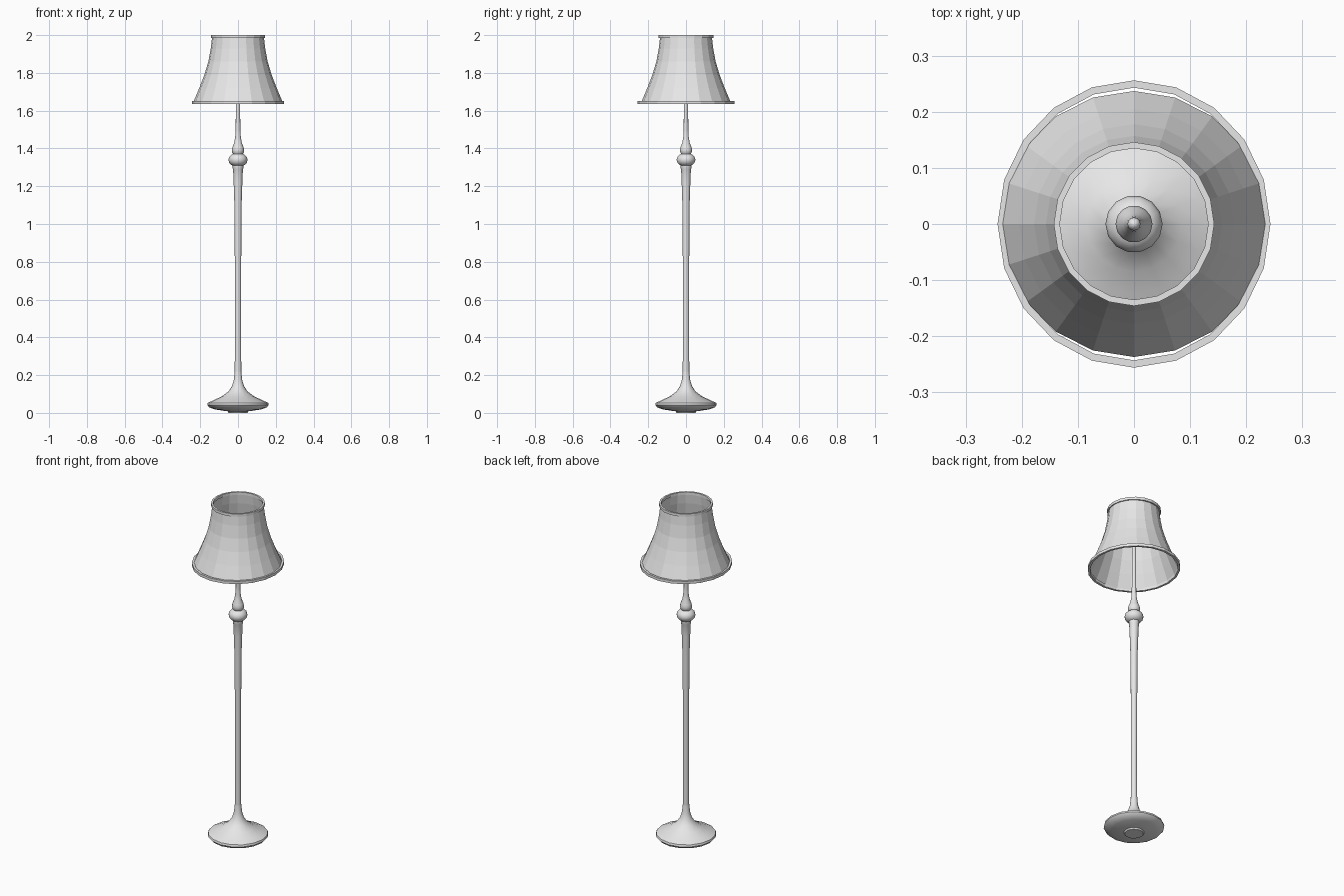
import bpy, bmesh, math

if "Cube" in bpy.data.objects:
    bpy.data.objects.remove(bpy.data.objects["Cube"])

grey = bpy.data.materials.new("plain_grey")
grey.diffuse_color = (0.8, 0.8, 0.8, 1)
grey.use_nodes = True
grey.node_tree.nodes["Principled BSDF"].inputs["Base Color"].default_value = grey.diffuse_color


def lathe(name, profile, sides, closed=False, sx=1.0, sy=1.0, smooth=None, outward=True):
    """Revolve (radius, height) points around z; radius 0 becomes a pole."""
    bm = bmesh.new()
    rings = []
    for r, z in profile:
        n = sides if r > 0 else 1
        rings.append([bm.verts.new((sx * r * math.cos(2 * math.pi * i / sides),
                                    sy * r * math.sin(2 * math.pi * i / sides), z))
                      for i in range(n)])
    pairs = list(zip(rings, rings[1:]))
    if closed:
        pairs.append((rings[-1], rings[0]))
    for a, b in pairs:
        for i in range(sides):
            j = (i + 1) % sides
            corners = [a[i % len(a)], a[j % len(a)], b[j % len(b)], b[i % len(b)]]
            bm.faces.new(list(dict.fromkeys(corners)))
    if outward:
        bmesh.ops.recalc_face_normals(bm, faces=bm.faces[:])
    mesh = bpy.data.meshes.new(name)
    bm.to_mesh(mesh)
    bm.free()
    mesh.materials.append(grey)
    ob = bpy.data.objects.new(name, mesh)
    bpy.context.collection.objects.link(ob)
    if smooth:
        bpy.ops.object.select_all(action='DESELECT')
        ob.select_set(True)
        bpy.context.view_layer.objects.active = ob
        bpy.ops.object.shade_smooth_by_angle(angle=math.radians(smooth))
    return ob


def band(name, r_in, r_out, z0, z1, sx, sy):
    """Thin rectangular hoop."""
    return lathe(name, [(r_in, z0), (r_out, z0), (r_out, z1), (r_in, z1)], 20, True, sx, sy)


# Dished foot flaring up into the stem
lathe("base", [(0, 0.005), (0.06, 0.009), (0.12, 0.018), (0.152, 0.029), (0.163, 0.042),
               (0.160, 0.053), (0.125, 0.069), (0.085, 0.088), (0.05, 0.114),
               (0.032, 0.142), (0.022, 0.175), (0.0175, 0.22)], 16, smooth=50)
# Small foot pad touching the floor
lathe("foot_pad", [(0, 0), (0.05, 0), (0.055, 0.008), (0, 0.010)], 16, smooth=50)

# Long stem widening to a collar
lathe("stem", [(0.0175, 0.22), (0.0165, 0.4), (0.017, 0.8), (0.019, 1.1), (0.023, 1.22),
               (0.026, 1.29), (0.028, 1.295), (0.028, 1.312), (0, 1.314)], 16, smooth=50)

# Turned ball and upper bead
lathe("turned_knob", [(0.022, 1.308), (0.036, 1.313), (0.047, 1.325), (0.051, 1.34),
                      (0.047, 1.355), (0.036, 1.366), (0.026, 1.371), (0.031, 1.380),
                      (0.033, 1.392), (0.029, 1.408), (0.020, 1.43), (0.015, 1.46),
                      (0.0125, 1.49)], 14, smooth=50)

# Thin rod rising inside the shade
lathe("upper_rod", [(0.0125, 1.49), (0.0115, 1.6), (0.0115, 1.84), (0.006, 1.848), (0, 1.85)],
      12, smooth=50)

# Faceted flaring shade, open at both ends
lathe("lamp_shade", [(0.237, 1.645), (0.205, 1.72), (0.178, 1.79), (0.157, 1.86),
                     (0.144, 1.93), (0.137, 1.99)], 20)

# Hoops trimming the shade
band("lower_trim", 0.243, 0.256, 1.636, 1.652, 0.95, 1.0)
band("upper_trim", 0.135, 0.146, 1.984, 2.0, 0.98, 1.0)
